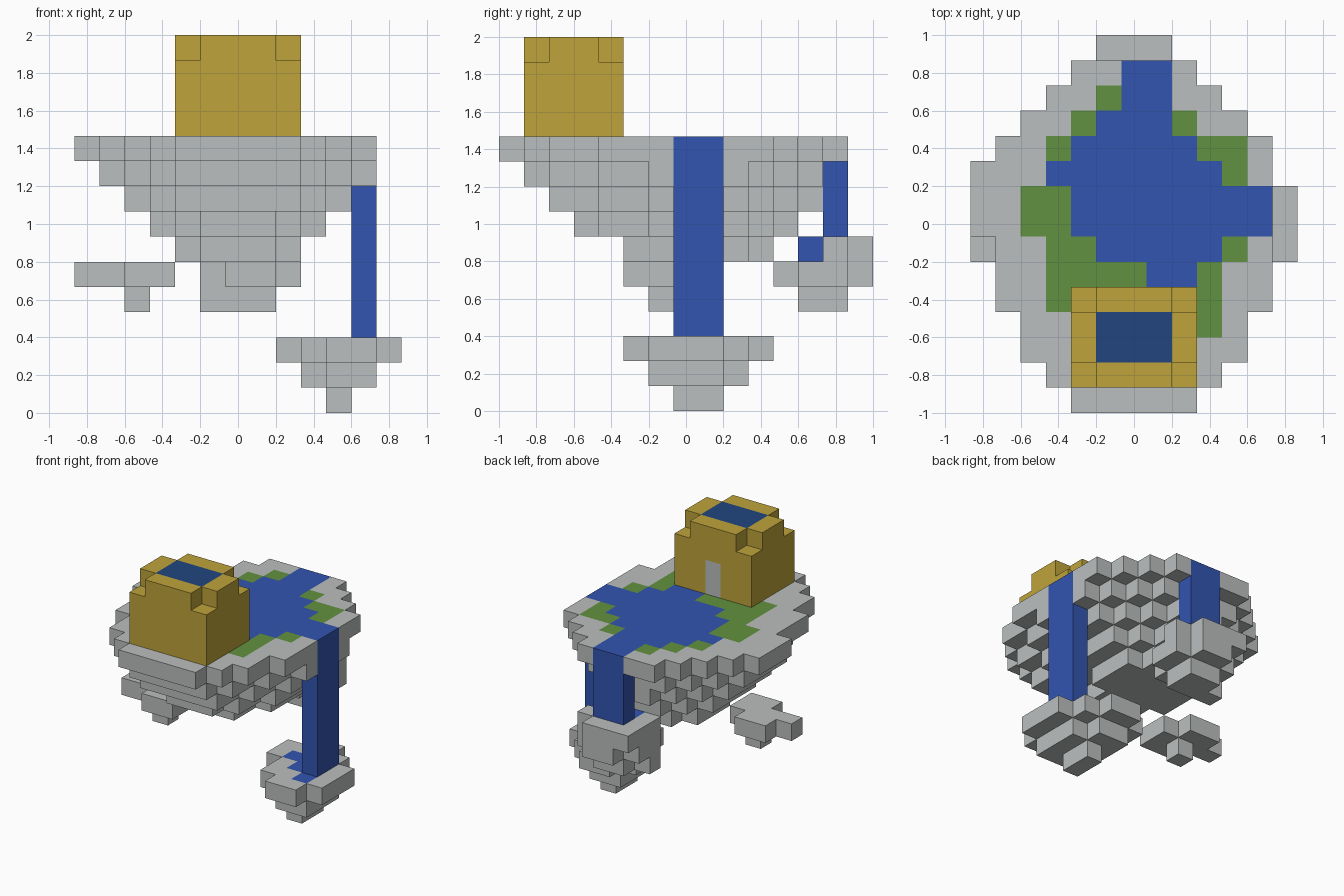
import bpy, bmesh
from mathutils import Vector

default_cube = bpy.data.objects.get("Cube")
if default_cube:
    bpy.data.objects.remove(default_cube, do_unlink=True)

UNIT = 2 / 15
ORIGIN = Vector((-6.5, -7.5, 0))
MID = 6          # centre column of the main island
cells = {}       # block position -> part name


def material(name, r, g, b):
    mat = bpy.data.materials.new(name)
    mat.use_nodes = True
    mat.diffuse_color = (r, g, b, 1)
    mat.node_tree.nodes["Principled BSDF"].inputs["Base Color"].default_value = (r, g, b, 1)
    return mat


stone = material("stone grey", 0.5, 0.52, 0.52)
gold = material("sandy gold", 0.52, 0.37, 0.043)
water = material("water blue", 0.032, 0.09, 0.434)
grass = material("grass green", 0.12, 0.283, 0.05)
navy = material("roof navy", 0.015, 0.06, 0.21)


def fill(part, xs, ys, zs):
    """Fill a block range; each axis is a (first, last) pair."""
    for x in range(xs[0], xs[1] + 1):
        for y in range(ys[0], ys[1] + 1):
            for z in range(zs[0], zs[1] + 1):
                cells[x, y, z] = part


def rows(part, z, first_y, spans):
    """Fill one layer, row by row from front to back."""
    for y, span in enumerate(spans, first_y):
        fill(part, span, (y, y), (z, z))


def layer(part, z, first_y, half_widths):
    """Fill one layer symmetric about the centre column."""
    rows(part, z, first_y, [(MID - w, MID + w) for w in half_widths])


def build(part, mat):
    """Make one object from the exposed block faces of a part."""
    bm = bmesh.new()
    corners = {}

    def corner(p):
        if p not in corners:
            corners[p] = bm.verts.new((Vector(p) + ORIGIN) * UNIT)
        return corners[p]

    for cell in [c for c, owner in cells.items() if owner == part]:
        for axis in range(3):
            u, v = (axis + 1) % 3, (axis + 2) % 3
            for side in (0, 1):
                neighbour = list(cell)
                neighbour[axis] += 2 * side - 1
                if tuple(neighbour) in cells:
                    continue
                quad = []
                for du, dv in ((0, 0), (1, 0), (1, 1), (0, 1)):
                    p = list(cell)
                    p[axis] += side
                    p[u] += du
                    p[v] += dv
                    quad.append(corner(tuple(p)))
                bm.faces.new(quad if side else quad[::-1])
    bmesh.ops.dissolve_limit(bm, angle_limit=0.01, verts=bm.verts[:], edges=bm.edges[:])
    mesh = bpy.data.meshes.new(part)
    bm.to_mesh(mesh)
    bm.free()
    mesh.materials.append(mat)
    bpy.context.collection.objects.link(bpy.data.objects.new(part, mesh))


# Main floating island, widest at the top and stepping inward below
TOP = 10
layer("main_island", TOP, 0, (2, 3, 4, 4, 5, 5, 5, 5, 5, 5, 5, 4, 3, 2))
fill("main_island", (0, 0), (7, 9), (TOP, TOP))
layer("main_island", 9, 1, (2, 3, 3, 4, 4, 5, 5, 5, 5, 4, 3, 2))
layer("main_island", 8, 2, (2, 2, 3, 3, 4, 4, 4, 4, 3, 2, 1))
layer("main_island", 7, 3, (1, 2, 2, 3, 3, 3, 3, 2, 1))
layer("main_island", 6, 5, (1, 1, 2, 2, 2, 1))

# Grass bank, then the lake laid over it
rows("grass", TOP, 3, [(9, 9), (3, 9), (3, 9), (3, 10), (2, 9), (2, 9),
                       (4, 10), (3, 10), (4, 8), (5, 7)])
rows("lake", TOP, 5, [(7, 8), (5, 9), (4, 11), (4, 11), (3, 9),
                      (4, 8), (5, 7), (6, 7), (6, 7)])

# Side island under the side waterfall, with its pool
rows("side_island", 2, 5, [(10, 11), (9, 12), (9, 12), (8, 12), (8, 11), (9, 10)])
rows("side_island", 1, 6, [(10, 11), (9, 11), (9, 11), (9, 10)])
fill("side_island", (10, 10), (7, 8), (0, 0))
rows("side_pool", 2, 6, [(11, 11), (10, 11), (9, 11)])
fill("side_waterfall", (11, 11), (7, 8), (3, TOP))

# Back island under the back waterfall, with its pool
rows("back_island", 6, 12, [(5, 7), (5, 8), (5, 7)])
rows("back_island", 5, 11, [(6, 7), (5, 8), (5, 8), (6, 7)])
rows("back_island", 4, 12, [(5, 7), (6, 7)])
fill("back_pool", (6, 7), (12, 13), (6, 6))
fill("back_waterfall", (6, 7), (13, 13), (7, TOP))

# Small loose island
rows("small_island", 5, 5, [(2, 3), (0, 3), (1, 2)])
fill("small_island", (2, 2), (6, 6), (4, 4))

# House with notched roof corners, flat roof panel and rear door
fill("house", (4, 8), (1, 4), (11, 14))
for x in (4, 8):
    for y in (1, 4):
        del cells[x, y, 14]
fill("roof_panel", (5, 7), (2, 3), (14, 14))
fill("door", (MID, MID), (4, 4), (11, 12))

for mat, parts in (
    (stone, ("main_island", "side_island", "back_island", "small_island", "door")),
    (water, ("lake", "side_pool", "side_waterfall", "back_pool", "back_waterfall")),
    (grass, ("grass",)),
    (gold, ("house",)),
    (navy, ("roof_panel",)),
):
    for part in parts:
        build(part, mat)
